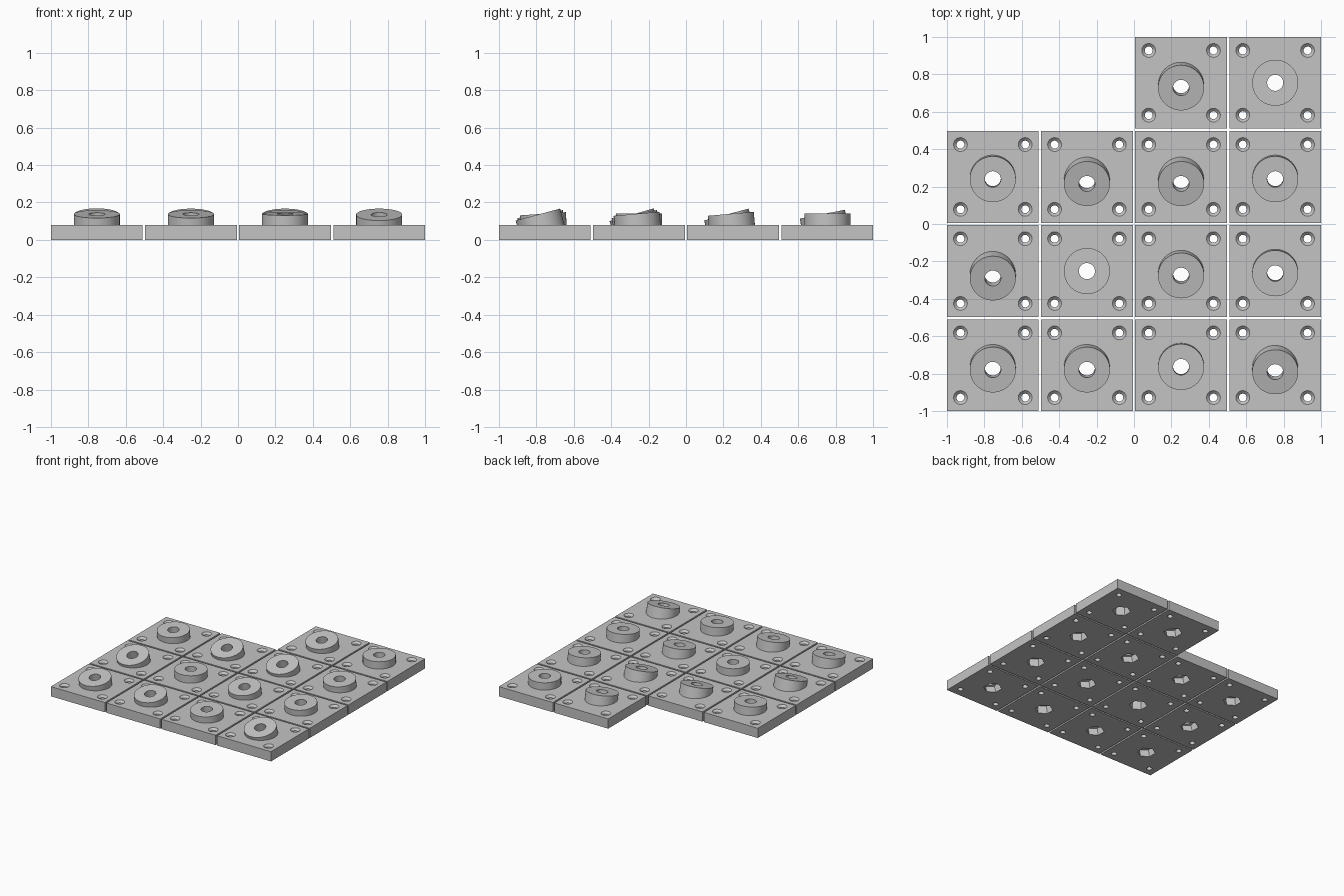
import bpy, bmesh, math
from mathutils import Matrix

if "Cube" in bpy.data.objects:
    bpy.data.objects.remove(bpy.data.objects["Cube"])

TILE, PITCH, THICK = 0.49, 0.5033, 0.08
BOSS_R, BOSS_H, BORE_R = 0.123, 0.14, 0.043
NUT_R, NUT_DEPTH = 0.068, 0.07
SCREW = 0.173                      # screw hole offset from tile centre

# Boss tilt in degrees per tile, front row first; None leaves a gap
TILTS = [[10, 10, 4, 15],
         [16, 0, 10, 5],
         [5, 15, 15, 5],
         [None, None, 11, 0]]

grey = bpy.data.materials.new("light grey")
grey.diffuse_color = (0.55, 0.55, 0.55, 1)
grey.use_nodes = True
grey.node_tree.nodes["Principled BSDF"].inputs["Base Color"].default_value = grey.diffuse_color


def lathe(bm, profile, sides, matrix, start=0.0):
    """Closed solid from (radius, height) rings."""
    rings = []
    for r, z in profile:
        ring = []
        for i in range(sides):
            a = start + 2 * math.pi * i / sides
            co = matrix @ Matrix.Translation((r * math.cos(a), r * math.sin(a), z))
            ring.append(bm.verts.new(co.translation))
        rings.append(ring)
    for low, high in zip(rings, rings[1:]):
        for i in range(sides):
            j = (i + 1) % sides
            bm.faces.new((low[i], low[j], high[j], high[i]))
    bm.faces.new(rings[0][::-1])
    bm.faces.new(rings[-1])


def make_object(name, bm):
    mesh = bpy.data.meshes.new(name)
    bm.to_mesh(mesh)
    bm.free()
    mesh.materials.append(grey)
    obj = bpy.data.objects.new(name, mesh)
    bpy.context.collection.objects.link(obj)
    return obj


def solid(name, profile, sides, matrices, start=0.0):
    bm = bmesh.new()
    for m in matrices:
        lathe(bm, profile, sides, m, start)
    return make_object(name, bm)


def tile(x, y, tilt, name):
    place = Matrix.Translation((x, y, 0))
    lean = place @ Matrix.Rotation(math.radians(tilt), 4, 'X')

    # square plate
    bm = bmesh.new()
    bmesh.ops.create_cube(bm, size=1, matrix=place @ Matrix.Translation((0, 0, THICK / 2))
                          @ Matrix.Diagonal((TILE, TILE, THICK, 1)))
    plate = make_object(name, bm)

    # tilted boss, nut pocket, bore and countersunk screw holes
    corners = [place @ Matrix.Translation((sx * SCREW, sy * SCREW, 0))
               for sx in (-1, 1) for sy in (-1, 1)]
    boss = solid("boss", [(BOSS_R, 0.043), (BOSS_R, BOSS_H)], 64, [lean])
    pocket = solid("nut_pocket", [(NUT_R, -0.1), (NUT_R, NUT_DEPTH)], 6, [lean], math.pi / 6)
    bore = solid("bore", [(BORE_R, 0.03), (BORE_R, 0.2)], 40, [lean])
    screws = solid("screw_holes", [(0.021, -0.02), (0.021, THICK - 0.016),
                                   (0.037, THICK), (0.037, THICK + 0.02)], 32, corners)
    parts = [(boss, 'UNION'), (pocket, 'DIFFERENCE'), (bore, 'DIFFERENCE'), (screws, 'DIFFERENCE')]
    for part, op in parts:
        mod = plate.modifiers.new(part.name, 'BOOLEAN')
        mod.operation, mod.object, mod.solver = op, part, 'EXACT'

    # bake the cuts and drop the helpers
    bpy.context.view_layer.update()
    deps = bpy.context.evaluated_depsgraph_get()
    mesh = bpy.data.meshes.new_from_object(plate.evaluated_get(deps))
    plate.modifiers.clear()
    plate.data = mesh
    for part, _ in parts:
        bpy.data.objects.remove(part)
    return plate


tiles = []
for row, angles in enumerate(TILTS):
    for col, angle in enumerate(angles):
        if angle is not None:
            tiles.append(tile((col - 1.5) * PITCH, (row - 1.5) * PITCH, angle,
                              f"tilted_boss_tile_{row + 1}_{col + 1}"))

bpy.ops.object.select_all(action='DESELECT')
for obj in tiles:
    obj.select_set(True)
bpy.context.view_layer.objects.active = tiles[0]
bpy.ops.object.shade_smooth_by_angle(angle=math.radians(30))
